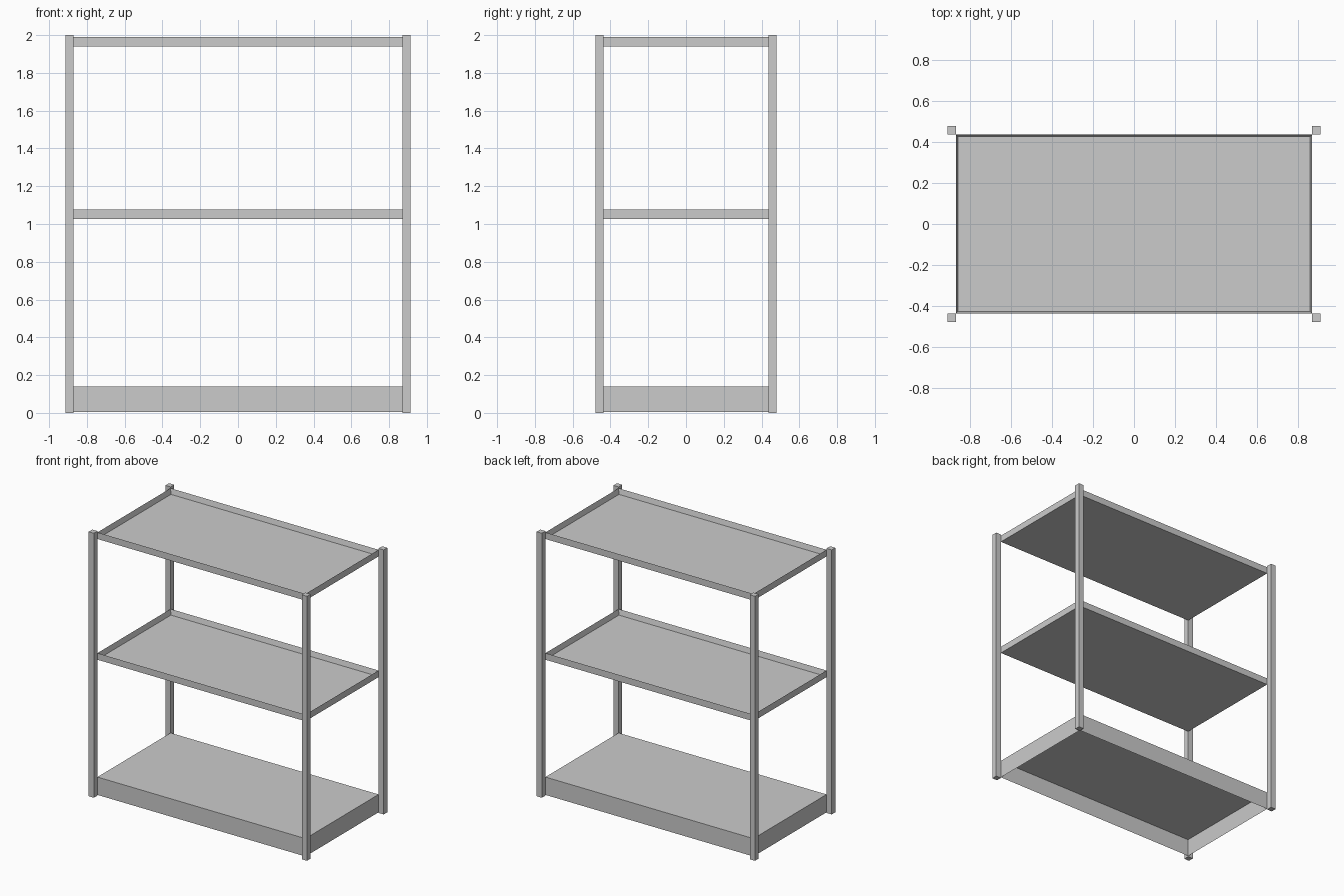
import bpy, bmesh
from mathutils import Matrix

if "Cube" in bpy.data.objects:
    bpy.data.objects.remove(bpy.data.objects["Cube"])

W, D = 0.87, 0.437     # half size of the shelves
POST = 0.043           # post width
T = 0.01               # sheet thickness


def add_box(bm, x0, x1, y0, y1, z0, z1):
    centre = ((x0 + x1) / 2, (y0 + y1) / 2, (z0 + z1) / 2)
    size = (x1 - x0, y1 - y0, z1 - z0, 1)
    bmesh.ops.create_cube(bm, size=1, matrix=Matrix.Translation(centre) @ Matrix.Diagonal(size))


def make_object(name, bm):
    mesh = bpy.data.meshes.new(name)
    bm.to_mesh(mesh)
    bm.free()
    obj = bpy.data.objects.new(name, mesh)
    bpy.context.collection.objects.link(obj)
    return obj


def tray(name, z0, z1, inverted=False):
    """Thin-walled shallow box: hollow above the sheet, or below it if inverted."""
    bm = bmesh.new()
    add_box(bm, -W, W, -D, D, z0, z1)
    cap_z = z0 if inverted else z1
    cap = [f for f in bm.faces if abs(f.calc_center_median().z - cap_z) < 1e-4]
    # inset the open side, then push it in to leave walls and one sheet
    bmesh.ops.inset_region(bm, faces=cap, thickness=T, use_even_offset=True)
    depth = z1 - z0 - T
    bmesh.ops.translate(bm, verts=cap[0].verts, vec=(0, 0, depth if inverted else -depth))
    return make_object(name, bm)


# Corner posts
for sx, side in ((-1, "left"), (1, "right")):
    for sy, end in ((-1, "front"), (1, "back")):
        bm = bmesh.new()
        xs = sorted((sx * W, sx * (W + POST)))
        ys = sorted((sy * D, sy * (D + POST)))
        add_box(bm, *xs, *ys, 0, 2)
        make_object(f"{end}_{side}_post", bm)

# Shelves with raised lips, and the base with a skirt
tray("top_shelf", 1.94, 1.99)
tray("middle_shelf", 1.027, 1.077)
tray("base_shelf", 0.005, 0.14, inverted=True)
